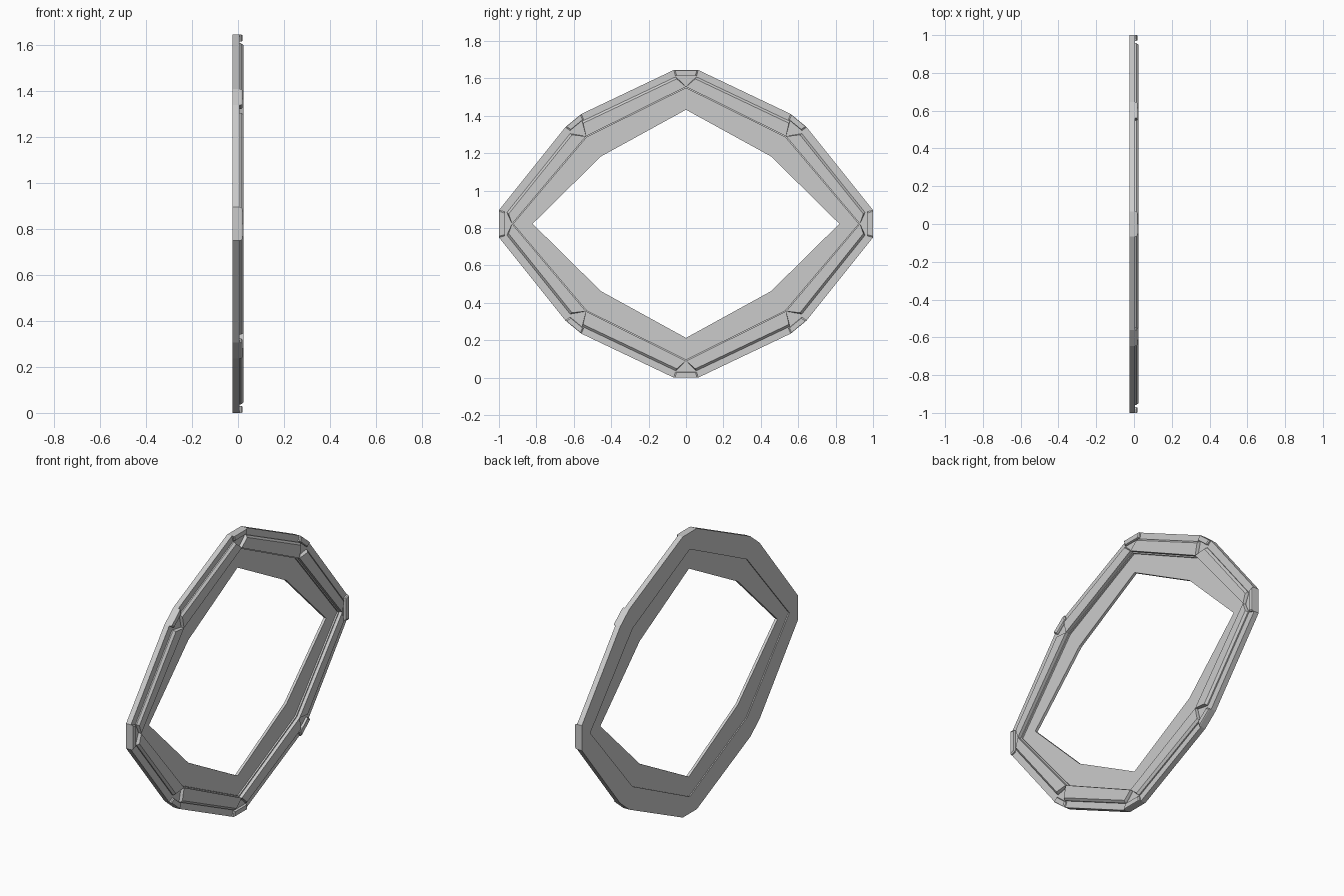
import bpy, bmesh
from mathutils import Vector

if "Cube" in bpy.data.objects:
    bpy.data.objects.remove(bpy.data.objects["Cube"])

CZ = 0.8225            # height of the frame centre
BACK, RIM, FRONT = -0.025, 0.006, 0.025

# Quarter outlines (y, z from centre), going from top to side
OUTER = [(0.065, 0.8225), (0.56, 0.587), (0.645, 0.517), (1.0, 0.073)]
MID = [(0, 0.725), (0.53, 0.463), (0.53, 0.463), (0.922, 0)]
INNER = [(0, 0.61), (0.455, 0.36), (0.455, 0.36), (0.82, 0)]


def full_loop(q):
    """Mirror a quarter outline into a closed loop."""
    half = q + [(y, -z) for y, z in reversed(q)]
    return half + [(-y, z) for y, z in reversed(half)]


def loft(name, stations, closed=False):
    """Bridge loops of (y, z) at given x; closed wraps last to first, else caps."""
    bm = bmesh.new()
    rows = [[bm.verts.new((x, y, z + CZ)) for y, z in loop] for loop, x in stations]
    n = len(rows[0])
    pairs = list(zip(rows, rows[1:]))
    if closed:
        pairs.append((rows[-1], rows[0]))
    else:
        bm.faces.new(rows[0])
        bm.faces.new(rows[-1])
    for a, b in pairs:
        for i in range(n):
            j = (i + 1) % n
            bm.faces.new((a[i], a[j], b[j], b[i]))
    bmesh.ops.remove_doubles(bm, verts=bm.verts, dist=1e-5)
    bmesh.ops.recalc_face_normals(bm, faces=bm.faces)
    me = bpy.data.meshes.new(name)
    bm.to_mesh(me)
    bm.free()
    ob = bpy.data.objects.new(name, me)
    bpy.context.collection.objects.link(ob)
    return ob


# Outer rim with a thinner inner flange, stepped on both sides
outer, mid, inner = full_loop(OUTER), full_loop(MID), full_loop(INNER)
loft("frame_body", [(outer, BACK), (outer, RIM), (mid, RIM), (mid, -0.003),
                    (inner, -0.003), (inner, -0.019), (mid, -0.019), (mid, BACK)],
     closed=True)

# Raised bars: inner start, outer start, outer end, inner end
BARS = {
    "long_bar": [(0, 0.733), (0.05, 0.775), (0.55, 0.538), (0.535, 0.468)],
    "side_bar": [(0.535, 0.468), (0.61, 0.475), (0.948, 0.053), (0.93, 0)],
}


def bar_base(p):
    """Widen the outer edge of a bar for its sloped foot."""
    d = (Vector(p[2]) - Vector(p[1])).normalized()
    out = Vector((-d.y, d.x)) * 0.012
    return [p[0], tuple(Vector(p[1]) + out), tuple(Vector(p[2]) + out), p[3]]


def flip(pts, sy, sz):
    return [(y * sy, z * sz) for y, z in pts]


for sy in (1, -1):
    for sz in (1, -1):
        for name, p in BARS.items():
            loft(name, [(flip(bar_base(p), sy, sz), RIM - 0.002),
                        (flip(bar_base(p), sy, sz), 0.013),
                        (flip(p, sy, sz), FRONT)])


# Corner clips sitting on the short edges of the rim
def clip(a, b):
    a, b = Vector(a), Vector(b)
    d = (b - a).normalized()
    n = Vector((-d.y, d.x))
    if n.dot(a + b) > 0:
        n = -n
    n *= 0.03
    base = [a, b, b + n - d * 0.008, a + n + d * 0.008]
    c = sum(base, Vector((0, 0))) / 4
    top = [p + (c - p).normalized() * 0.007 for p in base]
    loft("corner_clip", [(base, RIM - 0.002), (base, 0.014), (top, 0.019)])


for s in (1, -1):
    clip((-0.065, s * 0.8225), (0.065, s * 0.8225))
    clip((s * 1.0, -0.073), (s * 1.0, 0.073))
    for t in (1, -1):
        clip((s * 0.56, t * 0.587), (s * 0.645, t * 0.517))
